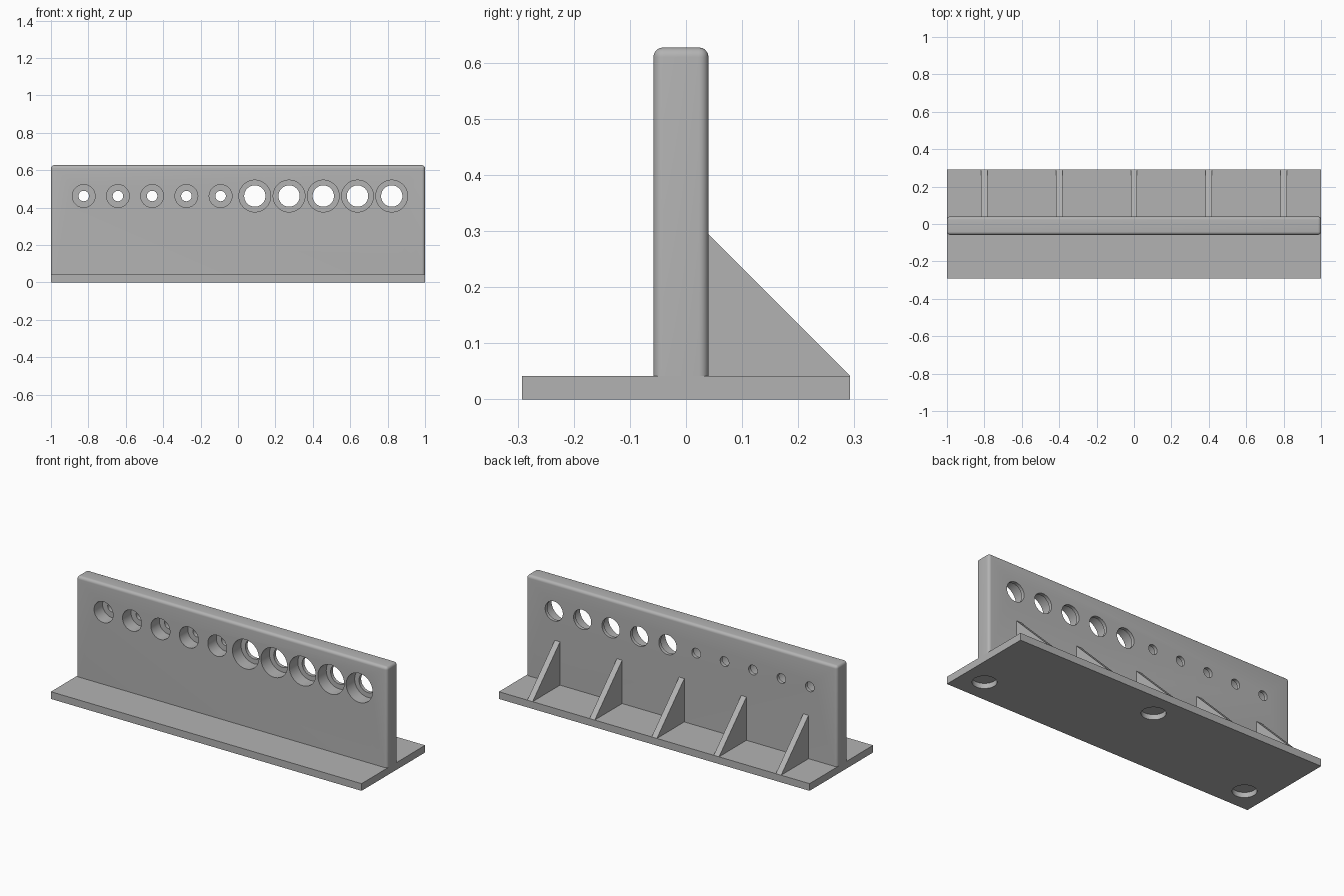
import bpy
import bmesh
from mathutils import Matrix, Vector

old = bpy.data.objects.get("Cube")
if old:
    bpy.data.objects.remove(old)

grey = bpy.data.materials.new("matte grey")
grey.use_nodes = True
colour = (0.45, 0.45, 0.45, 1)
grey.diffuse_color = colour
grey.node_tree.nodes["Principled BSDF"].inputs["Base Color"].default_value = colour

BASE_TOP = 0.042
FRONT, BACK, TOP = -0.058, 0.04, 0.627
HALF_DEPTH = 0.292


def finish(name, bm):
    bmesh.ops.recalc_face_normals(bm, faces=bm.faces)
    mesh = bpy.data.meshes.new(name)
    bm.to_mesh(mesh)
    bm.free()
    mesh.materials.append(grey)
    obj = bpy.data.objects.new(name, mesh)
    bpy.context.collection.objects.link(obj)
    return obj


def box_mesh(low, high):
    low, high = Vector(low), Vector(high)
    bm = bmesh.new()
    bmesh.ops.create_cube(bm, size=1, matrix=Matrix.Translation((low + high) / 2)
                          @ Matrix.Diagonal((*(high - low), 1)))
    return bm


def cut_cylinder(target, start, end, radius):
    """Cut a round hole between two points."""
    start, end = Vector(start), Vector(end)
    axis = end - start
    turn = axis.to_track_quat("Z", "Y").to_matrix().to_4x4()
    bm = bmesh.new()
    bmesh.ops.create_cone(bm, cap_ends=True, segments=48, radius1=radius, radius2=radius,
                          depth=axis.length,
                          matrix=Matrix.Translation((start + end) / 2) @ turn)
    cutter = finish("hole_cutter", bm)
    cutter.hide_render = True
    mod = target.modifiers.new("hole", "BOOLEAN")
    mod.operation, mod.solver, mod.object = "DIFFERENCE", "EXACT", cutter
    bpy.context.view_layer.objects.active = target
    bpy.ops.object.modifier_apply(modifier=mod.name)
    bpy.data.objects.remove(cutter)


def smooth(obj):
    bpy.ops.object.select_all(action="DESELECT")
    obj.select_set(True)
    bpy.context.view_layer.objects.active = obj
    bpy.ops.object.shade_smooth_by_angle(angle=0.6)


# Base plate with three blind round pockets underneath
base = finish("base_plate", box_mesh((-1, -HALF_DEPTH, 0), (1, HALF_DEPTH, BASE_TOP)))
for x, y in ((-0.865, -0.155), (0.865, -0.155), (0, 0.155)):
    cut_cylinder(base, (x, y, -0.02), (x, y, 0.03), 0.064)
smooth(base)

# Upright wall, rounded on every edge except the foot
bm = box_mesh((-1, FRONT, 0.035), (1, BACK, TOP))
rounded = [e for e in bm.edges if max(v.co.z for v in e.verts) > BASE_TOP]
bmesh.ops.bevel(bm, geom=rounded, offset=0.017, segments=6, profile=0.5, affect="EDGES")
wall = finish("upright_wall", bm)

# Stepped holes: wide from the front, narrow through a thin lip at the back
for i in range(10):
    x, z = -0.825 + i * 0.183, 0.462
    wide, narrow = (0.061, 0.028) if i < 5 else (0.085, 0.057)
    cut_cylinder(wall, (x, FRONT - 0.05, z), (x, BACK - 0.02, z), wide)
    cut_cylinder(wall, (x, FRONT - 0.05, z), (x, BACK + 0.05, z), narrow)
smooth(wall)

# Triangular ribs bracing the back
for i in range(5):
    x = (i - 2) * 0.4
    bm = bmesh.new()
    outline = [(BACK - 0.01, 0.035), (HALF_DEPTH, 0.035), (HALF_DEPTH, BASE_TOP),
               (BACK, 0.294), (BACK - 0.01, 0.294)]
    face = bm.faces.new([bm.verts.new((x - 0.017, y, z)) for y, z in outline])
    side = bmesh.ops.extrude_face_region(bm, geom=[face])
    moved = [v for v in side["geom"] if isinstance(v, bmesh.types.BMVert)]
    bmesh.ops.translate(bm, verts=moved, vec=(0.034, 0, 0))
    finish(f"back_rib_{i + 1}", bm)
